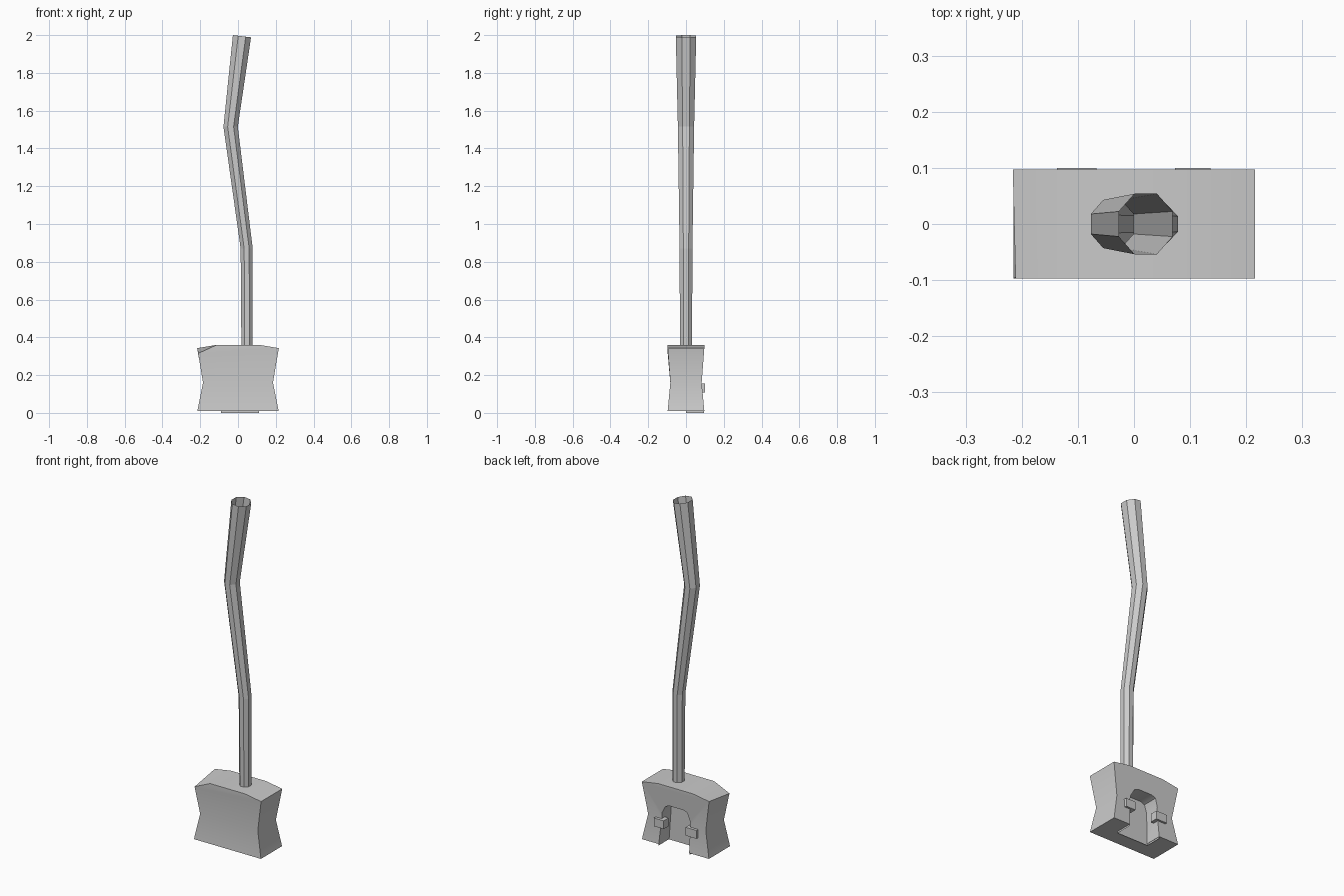
import bpy, bmesh, math

if "Cube" in bpy.data.objects:
    bpy.data.objects.remove(bpy.data.objects["Cube"])


def make(name, verts, faces):
    me = bpy.data.meshes.new(name)
    bm = bmesh.new()
    vs = [bm.verts.new(v) for v in verts]
    for f in faces:
        bm.faces.new([vs[i] for i in f])
    if name != "pipe":
        bmesh.ops.recalc_face_normals(bm, faces=bm.faces)
    bm.to_mesh(me)
    bm.free()
    ob = bpy.data.objects.new(name, me)
    bpy.context.collection.objects.link(ob)
    return ob


def prism(name, outline, y0, y1):
    n = len(outline)
    verts = [(x, y, z) for y in (y0, y1) for x, z in outline]
    faces = [list(range(n)), list(range(2 * n - 1, n - 1, -1))]
    faces += [(i, (i + 1) % n, (i + 1) % n + n, i + n) for i in range(n)]
    return make(name, verts, faces)


# Stove body: waisted levels (half width, half depth, z), sloped shoulders
levels = [(0.215, 0.097, 0.01), (0.185, 0.083, 0.16),
          (0.216, 0.097, 0.343), (0.112, 0.097, 0.36)]
verts, faces = [], []
for w, d, z in levels:
    verts += [(-w, -d, z), (w, -d, z), (w, d, z), (-w, d, z)]
verts[8] = (-0.211, -0.097, 0.315)  # dented front left corner
for k in range(3):
    for i in range(4):
        j = (i + 1) % 4
        faces.append((4 * k + i, 4 * k + j, 4 * k + 4 + j, 4 * k + 4 + i))
faces += [(3, 2, 1, 0), (12, 13, 14, 15)]
body = make("stove_body", verts, faces)

# Arched recess cut into the back
arch = [(-0.09, -0.1), (0.115, -0.1), (0.095, 0.19), (0.07, 0.235),
        (0.045, 0.245), (-0.045, 0.245), (-0.07, 0.235), (-0.085, 0.19)]
cutter = prism("recess_cutter", arch, 0.0, 0.3)
cutter.hide_render = True
mod = body.modifiers.new("recess", 'BOOLEAN')
mod.operation = 'DIFFERENCE'
mod.solver = 'EXACT'
mod.object = cutter
bpy.context.view_layer.objects.active = body
body.select_set(True)
bpy.ops.object.modifier_apply(modifier=mod.name)
bpy.data.objects.remove(cutter)
bpy.ops.object.shade_smooth_by_angle(angle=math.radians(30))

# Recess lining showing just below the body
plan = [(-0.09, 0.095), (-0.09, 0.0), (0.11, 0.0), (0.11, 0.095)]
make("recess_lip", [(x, y, z) for z in (0.0, 0.012) for x, y in plan],
     [(i, i + 1, i + 5, i + 4) for i in range(3)])

# Small brackets either side of the opening
for side, x0, x1 in (("left", -0.137, -0.067), ("right", 0.073, 0.136)):
    prism("bracket_" + side, [(x0, 0.107), (x1, 0.107), (x1, 0.155), (x0, 0.155)],
          0.055, 0.1)

# Bent eight-sided open pipe: (centre x, z, half width x, half width y, tilt)
rings = [(0.048, 0.35, 0.030, 0.032, 0), (0.046, 0.87, 0.032, 0.034, 0),
         (-0.039, 1.515, 0.038, 0.043, 0), (0.021, 1.994, 0.048, 0.054, -0.12)]
c = math.cos(math.pi / 8)
verts, faces = [], []
for x, z, rx, ry, tilt in rings:
    for i in range(8):
        a = (i + 0.5) * math.pi / 4
        dx = rx / c * math.cos(a)
        verts.append((x + dx, ry / c * math.sin(a), z + dx * tilt))
for k in range(3):
    for i in range(8):
        j = (i + 1) % 8
        faces.append((8 * k + i, 8 * k + j, 8 * k + 8 + j, 8 * k + 8 + i))
make("pipe", verts, faces)
